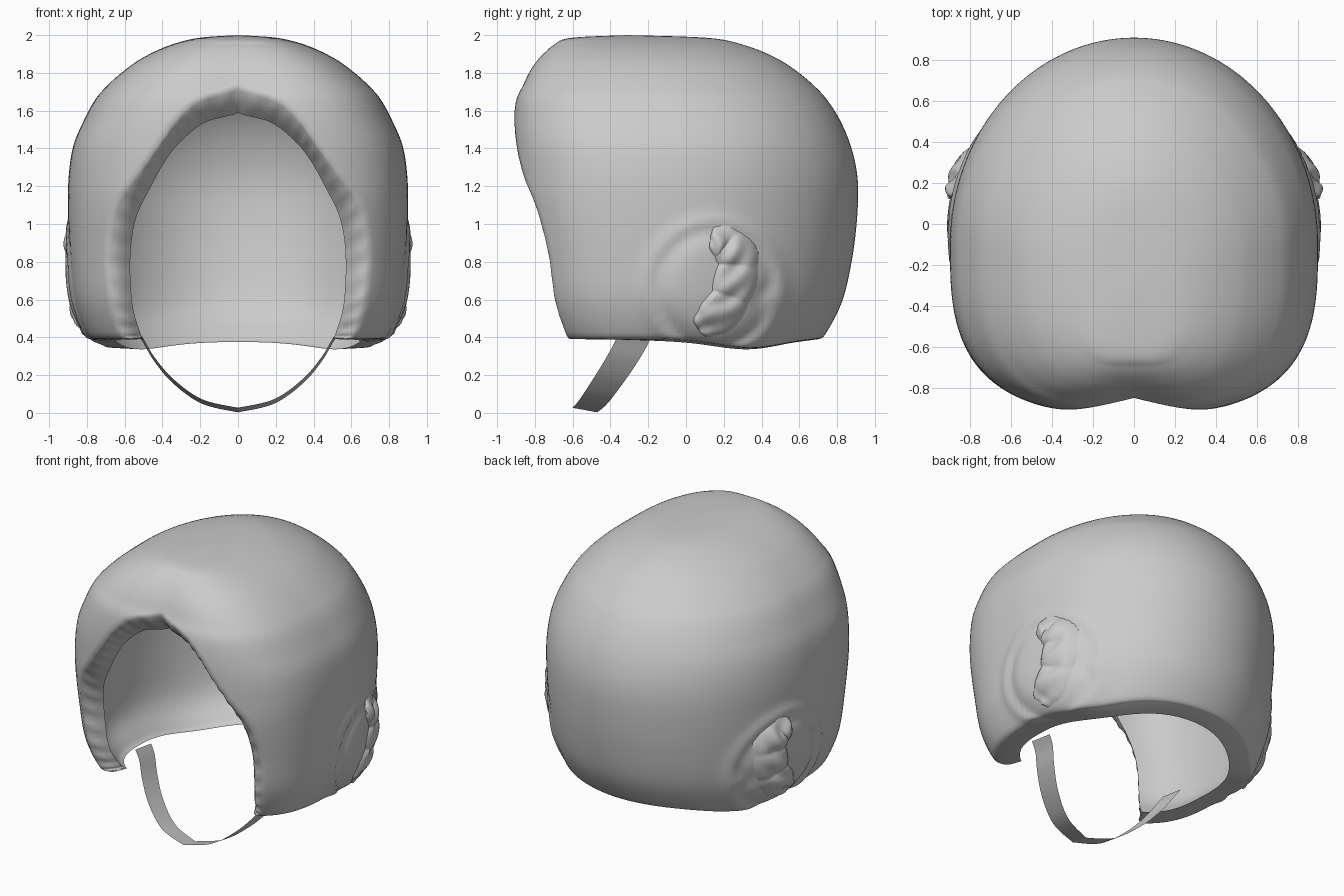
import bpy, bmesh, math
from mathutils import Vector

cube = bpy.data.objects.get("Cube")
if cube:
    bpy.data.objects.remove(cube)

grey = bpy.data.materials.new("soft_grey")
grey.use_nodes = True
grey.diffuse_color = (0.6, 0.6, 0.6, 1)
bsdf = next(n for n in grey.node_tree.nodes if n.type == 'BSDF_PRINCIPLED')
bsdf.inputs["Base Color"].default_value = grey.diffuse_color

# Shell sections: height, half width, front y, back y, centre y,
# half width of face opening, lining height at the face, half width of lining opening
KNOTS = [
    (.39, .75, -.71, .70, -.10, .56, .39, .50),
    (.42, .80, -.76, .74, -.10, .62, .43, .52),
    (.60, .865, -.83, .83, -.10, .67, .58, .56),
    (.85, .89, -.875, .885, -.10, .69, .83, .57),
    (1.1, .90, -.915, .91, -.10, .65, 1.03, .54),
    (1.27, .895, -.925, .905, -.10, .53, 1.2, .46),
    (1.42, .87, -.93, .87, -.10, .42, 1.35, .375),
    (1.55, .815, -.93, .815, -.10, .33, 1.45, .29),
    (1.66, .755, -.915, .745, -.12, .21, 1.54, .17),
    (1.735, .69, -.88, .675, -.14, 0, 1.59, 0),
    (1.81, .605, -.84, .585, -.16, 0, 1.66, 0),
    (1.88, .505, -.785, .475, -.19, 0, 1.74, 0),
    (1.945, .365, -.71, .315, -.23, 0, 1.82, 0),
    (1.985, .21, -.615, .12, -.28, 0, 1.89, 0),
    (2.0, 0, -.31, -.31, -.31, 0, 1.92, 0),
]
STEP, APEX, COLS, RIM = 8, 9, 120, 6


def spline(pts, t):
    """Smooth curve through a list of tuples, one unit of t per point."""
    i = min(int(t), len(pts) - 2)
    f = t - i
    a, b, c, d = (pts[max(0, min(len(pts) - 1, i + o))] for o in (-1, 0, 1, 2))
    return [q + f / 2 * (r - p + f * (2 * p - 5 * q + 4 * r - s + f * (3 * (q - r) + s - p)))
            for p, q, r, s in zip(a, b, c, d)]


def bell(v, width):
    return math.exp(-(v / width) ** 2)


def ear_pad(y, z):
    """Rise of the round ear pad, ringed by a groove and dented behind the band."""
    d = math.hypot(y - .15, z - .66)
    rise = .035 / (1 + math.exp((d - .27) * 40)) - .02 * bell(d - .35, .04)
    return rise - .03 * bell(math.hypot(y - .41, z - .6), .06)


def details(p):
    """Ear pads and the crease above the brow."""
    p.x += math.copysign(ear_pad(p.y, p.z), p.x) * min(1, abs(p.x) * 3)
    if p.y < -.4:
        p.y += .03 * bell(p.x, .1 + .4 * max(0, 2 - p.z)) * bell(p.z - 1.72, .18)
    return p


def section(z, w, front, back, mid, gap):
    """Horizontal outline from one side of the opening round the back to the other."""
    depth = max(mid - front, 1e-5)
    w = max(w, 1e-5)
    start = math.atan2(gap, depth * max(0, 1 - (gap / w) ** 3) ** (1 / 3))
    out = []
    for j in range(COLS + 1):
        ang = start + (2 * math.pi - 2 * start) * j / COLS
        s, c = math.sin(ang), math.cos(ang)
        n, reach = (3, depth) if c > 0 else (2, max(back - mid, 1e-5))
        r = (abs(s / w) ** n + abs(c / reach) ** n) ** (-1 / n)
        p = Vector((r * s, mid - r * c, z))
        if j in (0, COLS) and gap == 0:
            p.x = 0
        p.z -= .055 * bell(p.y - .36, .25) * bell(z - .385, .2) * (1 - bell(p.x, .45))
        out.append(p)
    return out


def finish(name, bm):
    bmesh.ops.remove_doubles(bm, verts=bm.verts, dist=.0005)
    bmesh.ops.recalc_face_normals(bm, faces=bm.faces)
    mesh = bpy.data.meshes.new(name)
    bm.to_mesh(mesh)
    bm.free()
    obj = bpy.data.objects.new(name, mesh)
    bpy.context.collection.objects.link(obj)
    mesh.materials.append(grey)
    bpy.ops.object.select_all(action='DESELECT')
    obj.select_set(True)
    bpy.context.view_layer.objects.active = obj
    bpy.ops.object.shade_smooth_by_angle(angle=math.radians(70))


# Padded shell: outer skin, gathered rim and lining in one closed ring per row
def rim(a, b, k):
    """Rolled strip between outer edge and lining edge, with pleats."""
    pts = []
    for i in range(1, RIM):
        f = i / RIM
        swell = math.sin(math.pi * f)
        p = a.lerp(b, f)
        p.y -= swell * (.02 + .008 * math.sin(k * math.pi / 2 + .8))
        p.x *= 1 + .015 * swell * math.sin(k * math.pi / 2)
        pts.append(p)
    return pts


bm = bmesh.new()
rings = []
for k in range((len(KNOTS) - 1) * STEP + 1):
    z, w, front, back, mid, gap, zi, gap_in = spline(KNOTS, k / STEP)
    if k >= APEX * STEP:
        gap = gap_in = 0
    outer = [details(p) for p in section(z, w, front, back, mid, max(gap, 0))]
    # The lining turns inwards at the hem and follows the skin away from the face
    slim = .92 - .06 * bell(z - .385, .1)
    inner = section(zi, w * slim, mid + (front - mid) * .82, mid + (back - mid) * slim, mid, max(gap_in, 0))
    for j, p in enumerate(inner):
        away = min(1, 4 * min(j, COLS - j) / COLS)
        p.z += (z - .012 - .017 * z * z - zi) * away * away * (3 - 2 * away)
    ring = outer + rim(outer[-1], inner[-1], k) + inner[::-1] + rim(inner[0], outer[0], k)
    rings.append([bm.verts.new(p) for p in ring])
size = len(rings[0])
lining = COLS + RIM
for k in range(len(rings) - 1):
    for j in range(size):
        in_rim = COLS <= j < lining or j >= lining + COLS
        if k >= APEX * STEP and in_rim:
            continue
        n = (j + 1) % size
        bm.faces.new((rings[k][j], rings[k][n], rings[k + 1][n], rings[k + 1][j]))
# Hem joins skin and lining
hem = rings[0]
for j in range(COLS):
    bm.faces.new((hem[j], hem[j + 1], hem[lining + COLS - j - 1], hem[lining + COLS - j]))
bm.faces.new(hem[COLS:lining + 1])
bm.faces.new(hem[lining + COLS:] + hem[:1])
finish("padded_shell", bm)


def grid_object(name, rows):
    bm = bmesh.new()
    vs = [[bm.verts.new(p) for p in row] for row in rows]
    for a, b in zip(vs, vs[1:]):
        for j in range(len(a) - 1):
            bm.faces.new((a[j], a[j + 1], b[j + 1], b[j]))
    finish(name, bm)


def side_x(y, z):
    """Half width of the shell at a point on its side."""
    t = next(t / 40 for t in range(40 * len(KNOTS)) if spline(KNOTS, t / 40)[0] >= z)
    _, w, front, back, mid, *_ = spline(KNOTS, t)
    n, reach = (2, back - mid) if y > mid else (3, mid - front)
    return w * max(0, 1 - abs((y - mid) / reach) ** n) ** (1 / n) + ear_pad(y, z)


# Gathered ear bands and chin straps, mirrored
BAND = [(.13, .94), (.23, .91), (.275, .81), (.255, .67), (.20, .54), (.07, .43)]
STRAP = [(.54, -.27, .44), (.50, -.285, .38), (.44, -.34, .28), (.34, -.415, .165),
         (.19, -.49, .06), (0, -.535, .015)]
for side, label in ((1, "left"), (-1, "right")):
    rows = []
    for i in range(61):
        t = i / 60 * (len(BAND) - 1)
        y, z = spline(BAND, t)
        y2, z2 = spline(BAND, min(t + .01, len(BAND) - 1))
        y1, z1 = spline(BAND, max(t - .01, 0))
        across = Vector((z1 - z2, y2 - y1)).normalized()
        puff = abs(math.sin(t * 2.6 + .5)) ** .6
        close = min(1, 8 * i / 60, 8 * (1 - i / 60)) ** .3
        half = (.1 + .015 * puff) * close
        row = []
        for j in range(15):
            u = -1 + j / 7
            py, pz = y + across.x * u * half, z + across.y * u * half
            lift = (1 - u ** 4) * (.015 + .02 * puff) * close
            fold = .008 * math.sin(u * 5 + t * 5) * (1 - u * u)
            row.append(Vector((side * (side_x(py, pz) + lift + fold), py, pz)))
        rows.append(row)
    grid_object(label + "_ear_band", rows)

    rows = []
    for i in range(31):
        x, y, z = spline(STRAP, i / 30 * (len(STRAP) - 1))
        half = .065 + .02 * x / .5
        rows.append([Vector((side * x, y + e * half, z - e * .012)) for e in (-1, 1)])
    grid_object(label + "_chin_strap", rows)
